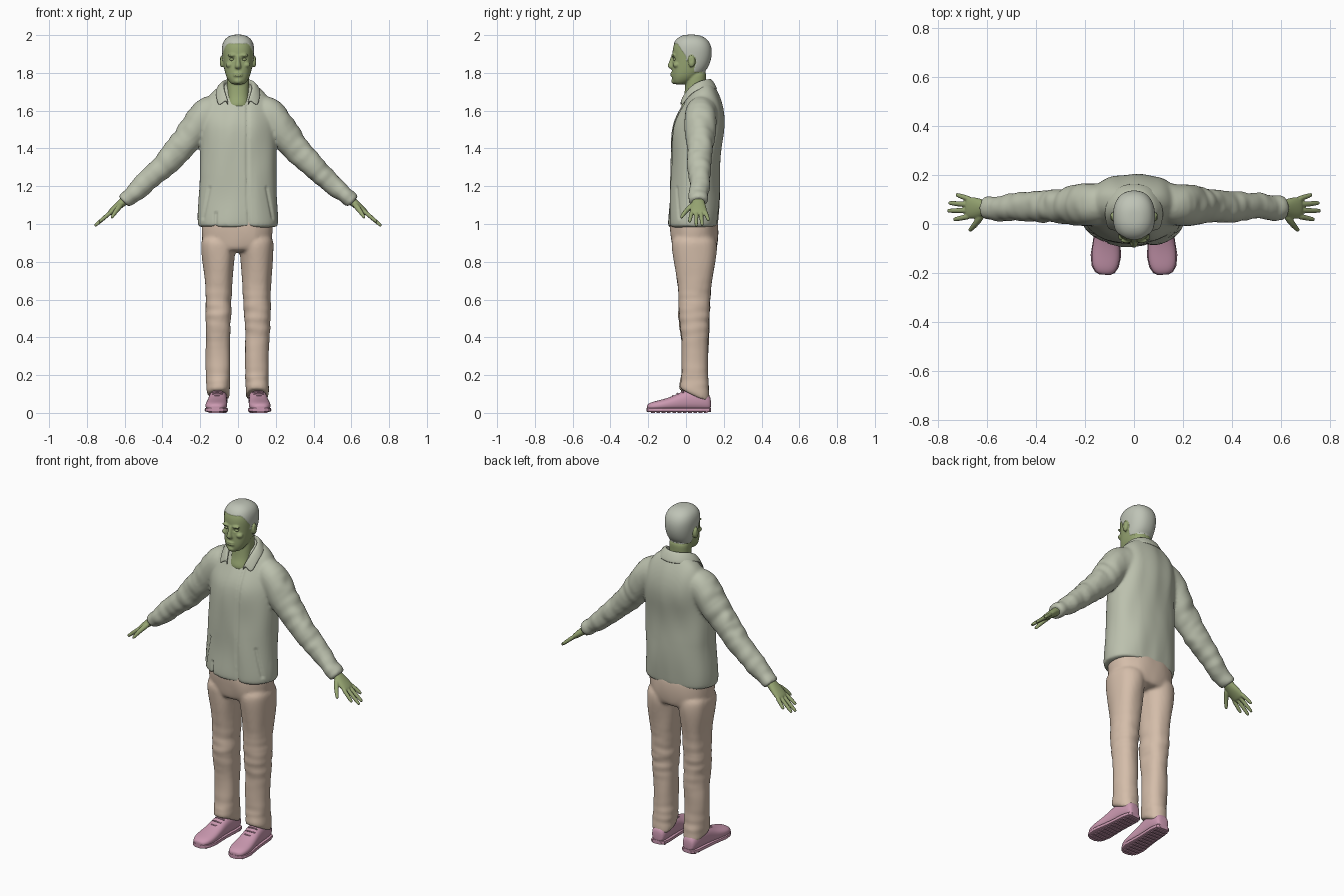
import bpy, bmesh, math
from mathutils import Vector, Matrix, noise

cube = bpy.data.objects.get("Cube")
if cube:
    bpy.data.objects.remove(cube, do_unlink=True)

X, Y, Z = Vector((1, 0, 0)), Vector((0, 1, 0)), Vector((0, 0, 1))


def material(name, rgb):
    m = bpy.data.materials.new(name)
    m.use_nodes = True
    m.diffuse_color = (*rgb, 1)
    m.node_tree.nodes["Principled BSDF"].inputs["Base Color"].default_value = (*rgb, 1)
    return m


JACKET = material("sage cloth", (0.50, 0.53, 0.42))
SKIN = material("olive skin", (0.31, 0.38, 0.17))
TROUSERS = material("tan cloth", (0.66, 0.51, 0.40))
SHOE = material("pink shoe", (0.60, 0.32, 0.44))
HAIR = material("pale grey hair", (0.52, 0.55, 0.47))


def ring(c, u, v, n=24, p=2.3):
    """Rounded cross-section spanned by half-axes u and v."""
    pts = []
    for i in range(n):
        a = 2 * math.pi * i / n
        co, si = math.cos(a), math.sin(a)
        pts.append(c + u * math.copysign(abs(co) ** (2 / p), co)
                   + v * math.copysign(abs(si) ** (2 / p), si))
    return pts


def loft(bm, rings):
    rows = [[bm.verts.new(q) for q in r] for r in rings]
    n = len(rows[0])
    for a, b in zip(rows, rows[1:]):
        for i in range(n):
            bm.faces.new((a[i], a[(i + 1) % n], b[(i + 1) % n], b[i]))
    bm.faces.new(rows[0])
    bm.faces.new(rows[-1][::-1])


def slabs(bm, specs, cx=0):
    """Horizontal sections: z, half width, front y, back y, rise towards the back."""
    loft(bm, [ring(Vector((cx + s[5] if len(s) > 5 else cx, (s[2] + s[3]) / 2, s[0])),
                   X * s[1], Y * (s[3] - s[2]) / 2 + Z * (s[4] if len(s) > 4 else 0))
              for s in specs])


def limb(bm, pts, side=1, n=16):
    """Tube through x, y, z with half width along y and half thickness."""
    cs = [Vector((side * p[0], p[1], p[2])) for p in pts]
    rings = []
    for i, p in enumerate(pts):
        d = (cs[min(i + 1, len(cs) - 1)] - cs[max(i - 1, 0)]).normalized()
        u = (Y - d * d.y).normalized()
        rings.append(ring(cs[i], u * p[3], d.cross(u) * p[4], n, 2.1))
    loft(bm, rings)


def ball(bm, loc, radii):
    bmesh.ops.create_uvsphere(bm, u_segments=16, v_segments=10, radius=1,
                              matrix=Matrix.Translation(loc) @ Matrix.Diagonal((*radii, 1)))


def finish(name, bm, mats, voxel=0, smooth=0, sub=2, shape=None):
    """Bake the modifiers, then move vertices by the optional shape rule."""
    bmesh.ops.recalc_face_normals(bm, faces=bm.faces[:])
    me = bpy.data.meshes.new(name)
    bm.to_mesh(me)
    bm.free()
    ob = bpy.data.objects.new(name, me)
    bpy.context.collection.objects.link(ob)
    if sub:
        ob.modifiers.new("round", "SUBSURF").levels = sub
    if voxel:
        r = ob.modifiers.new("blend", "REMESH")
        r.mode, r.voxel_size = "VOXEL", voxel
    if smooth:
        s = ob.modifiers.new("soften", "SMOOTH")
        s.factor, s.iterations = 0.5, smooth
    bpy.context.view_layer.update()
    dg = bpy.context.evaluated_depsgraph_get()
    ob.data = bpy.data.meshes.new_from_object(ob.evaluated_get(dg))
    ob.modifiers.clear()
    me = ob.data
    if shape:
        moves = [v.normal * shape(v.co) for v in me.vertices]
        for v, m in zip(me.vertices, moves):
            v.co += m
    me.materials.clear()
    for m in mats:
        me.materials.append(m)
    me.shade_smooth()
    return ob


# Jacket: torso and sleeves blended together
bm = bmesh.new()
slabs(bm, [(.982, .208, -.09, .165), (.988, .213, -.096, .17), (1.05, .215, -.095, .175),
           (1.2, .207, -.085, .18), (1.35, .203, -.08, .185), (1.45, .2, -.08, .196),
           (1.53, .2, -.068, .206), (1.6, .19, -.036, .2), (1.66, .165, -.006, .185),
           (1.7, .135, .015, .165, .01), (1.728, .1, .02, .15, .015), (1.745, .075, .02, .135, .02)])
for side in (1, -1):
    limb(bm, [(.08, .085, 1.62, .08, .085), (.17, .08, 1.58, .092, .1), (.25, .075, 1.475, .08, .08),
              (.33, .073, 1.375, .07, .071), (.41, .072, 1.29, .06, .064), (.5, .068, 1.21, .054, .053),
              (.585, .065, 1.137, .052, .045), (.605, .065, 1.12, .05, .042), (.608, .065, 1.117, .046, .038)], side)


def jacket_folds(c):
    arm = min(1, max(0, (abs(c.x) - .2) / .1))
    d = .008 * noise.noise(Vector((c.x * 11, c.y * 11, c.z * 4)))
    d += arm * .007 * noise.noise(Vector(((abs(c.x) - c.z) * 16, c.y * 14, c.x * 5)))
    if c.y < .02 and c.z < 1.64 and abs(c.x) < .2:
        opening = .05 + .06 * max(0, 1.15 - c.z)
        d -= .008 * max(0, 1 - abs(c.x - opening) / .011)
        if 1.03 < c.z < 1.2:   # slanted pockets
            d -= .007 * max(0, 1 - abs(abs(c.x) - .185 + .2 * (c.z - 1.03)) / .011)
        if c.z < 1.06:         # hem vent
            d -= .01 * max(0, 1 - abs(c.x + .12) / .012)
    return d


finish("jacket", bm, [JACKET], .009, 5, shape=jacket_folds)

# Folded collar
bm = bmesh.new()
half = [((0, .128, 1.775), (0, .172, 1.712)), ((.05, .116, 1.775), (.08, .157, 1.718)),
        ((.08, .06, 1.762), (.126, .07, 1.722)), ((.072, .005, 1.718), (.12, .012, 1.68)),
        ((.048, -.032, 1.655), (.108, -.03, 1.615))]
pairs = [[Vector((-q[0], q[1], q[2])) for q in pr] for pr in half[:0:-1]] + [[Vector(q) for q in pr] for pr in half]
rows = []
for top, fall in pairs:
    mid = top.lerp(fall, .45) + Vector((0, 0, .012))
    inner = Vector((top.x * .93, top.y, top.z - .04))
    rows.append([bm.verts.new(q) for q in (inner, top, mid, fall)])
for a, b in zip(rows, rows[1:]):
    for i in range(3):
        bm.faces.new((a[i], a[i + 1], b[i + 1], b[i]))
bmesh.ops.recalc_face_normals(bm, faces=bm.faces[:])
bmesh.ops.solidify(bm, geom=bm.faces[:], thickness=.009)
finish("collar", bm, [JACKET])

# Trousers: seat and two legs with slanted hems
bm = bmesh.new()
slabs(bm, [(.85, .155, -.055, .15), (.87, .178, -.075, .163), (.93, .19, -.085, .17),
           (1.0, .192, -.088, .172), (1.06, .185, -.075, .16)], -.004)
for side in (1, -1):
    slabs(bm, [(.088, .054, -.03, .122, -.034), (.095, .06, -.036, .127, -.034), (.135, .06, -.033, .122, -.022),
               (.2, .065, -.022, .11), (.3, .066, -.022, .115), (.4, .063, -.026, .12), (.5, .066, -.042, .127),
               (.6, .071, -.038, .13), (.7, .076, -.048, .14), (.8, .084, -.062, .156),
               (.88, .092, -.078, .165), (.95, .09, -.07, .15)], side * .102 - .002)


def trouser_folds(c):
    knee = math.exp(-((c.z - .52) / .13) ** 2) + math.exp(-((c.z - .17) / .06) ** 2)
    return (.007 * noise.noise(Vector((c.x * 12, c.y * 12, c.z * 5)))
            + .005 * knee * noise.noise(Vector((c.x * 8, c.y * 8 + 3, c.z * 26))))


finish("trousers", bm, [TROUSERS], .009, 4, shape=trouser_folds)

# Head and neck with blended features
bm = bmesh.new()
slabs(bm, [(1.58, .07, 0, .11), (1.62, .064, -.027, .115), (1.645, .062, -.023, .113), (1.67, .06, -.012, .108),
           (1.71, .058, -.006, .104), (1.77, .059, -.002, .106), (1.82, .06, .01, .11)])
slabs(bm, [(1.738, .028, -.06, -.01), (1.748, .044, -.07, .02), (1.775, .061, -.075, .06), (1.8, .069, -.076, .09),
           (1.83, .075, -.075, .115), (1.87, .08, -.072, .13), (1.91, .083, -.073, .135), (1.945, .082, -.068, .13),
           (1.975, .07, -.052, .112), (1.992, .046, -.027, .082), (1.999, .022, 0, .055)])
slabs(bm, [(1.82, .012, -.085, -.05), (1.828, .018, -.094, -.05), (1.838, .016, -.099, -.05),
           (1.86, .011, -.089, -.05), (1.888, .009, -.079, -.05), (1.9, .008, -.072, -.05)])
ball(bm, (0, -.061, 1.757), (.024, .018, .017))
for z in (1.797, 1.786):
    ball(bm, (0, -.074, z), (.025, .009, .006))
for side in (1, -1):
    ball(bm, (side * .031, -.067, 1.893), (.026, .011, .008))
    ball(bm, (side * .045, -.05, 1.842), (.021, .02, .016))
    ball(bm, (side * .086, .03, 1.86), (.012, .019, .032))


def on_ear(c):
    return abs(c.x) > .07 and ((c.y - .03) / .023) ** 2 + ((c.z - 1.86) / .036) ** 2 < 1


def hairy(c):
    if on_ear(c):
        return False
    if c.y < -.045:
        line = 1.955
    elif c.y < 0:
        line = 1.955 - 1.5 * (c.y + .045)
    else:
        line = 1.865 if c.y < .045 else 1.805
    return c.z > line


def head_shape(c):
    if hairy(c):
        return .004
    socket = math.hypot((abs(c.x) - .032) / .02, (c.z - 1.872) / .012) if c.y < -.03 else 9
    hollow = math.hypot((abs(c.x) - .092) / .01, (c.y - .028) / .01, (c.z - 1.865) / .018)
    return -.009 * max(0, 1 - socket) - .006 * max(0, 1 - hollow)


head = finish("head", bm, [SKIN, HAIR], .0045, 3, shape=head_shape)
for f in head.data.polygons:
    f.material_index = int(hairy(f.center))

# Eyeballs
bm = bmesh.new()
for side in (1, -1):
    ball(bm, (side * .032, -.057, 1.871), (.013, .011, .008))
finish("eyes", bm, [SKIN], sub=1)

# Hands: palm, four spread fingers and a thumb
bm = bmesh.new()
for side in (1, -1):
    limb(bm, [(.575, .065, 1.145, .03, .026), (.61, .065, 1.116, .032, .024), (.635, .065, 1.095, .042, .021),
              (.665, .066, 1.07, .046, .017), (.685, .067, 1.052, .042, .013)], side)
    for base, tip, reach in ((.032, .018, .735), (.055, .054, .76), (.078, .086, .755), (.1, .12, .725)):
        pts = []
        for t, r in ((0, .012), (.35, .0115), (.7, .0105), (.93, .009), (1, .006)):
            x = .665 + (reach - .665) * t
            pts.append((x, base + (tip - base) * t, 1.07 - .86 * (x - .665), r, r))
        limb(bm, pts, side, 10)
    limb(bm, [(.615, .045, 1.108, .015, .017), (.635, .014, 1.083, .014, .015), (.652, -.008, 1.06, .012, .012),
              (.668, -.025, 1.035, .009, .009), (.671, -.028, 1.03, .005, .005)], side, 10)
finish("hands", bm, [SKIN], .004, 2)

# Shoes: upper, sole, treads and laces, toes turned slightly outward
SECTIONS = [(.132, .026, .075, .018), (.122, .04, .1, .01), (.08, .048, .125, .01), (.03, .049, .128, .01),
            (-.02, .05, .115, .01), (-.07, .054, .088, .01), (-.13, .06, .07, .01), (-.175, .053, .06, .01),
            (-.198, .038, .05, .012), (-.207, .02, .04, .018)]
for side, label in ((1, "left"), (-1, "right")):
    turn = Matrix.Translation((side * .107, 0, 0)) @ Matrix.Rotation(side * .06, 4, "Z")
    bm = bmesh.new()
    loft(bm, [ring(Vector((0, y, (t + b) / 2)), X * w, Z * (t - b) / 2, 20, 2.4) for y, w, t, b in SECTIONS])
    bm.transform(turn)
    finish(label + "_shoe_upper", bm, [SHOE])

    bm = bmesh.new()
    loft(bm, [ring(Vector((0, y, .016)), X * (w + .002), Z * .011, 16, 6) for y, w, t, b in SECTIONS])
    for i in range(11):
        y = .105 - .028 * i
        bmesh.ops.create_cube(bm, size=1, matrix=Matrix.Translation((0, y, .005)) @ Matrix.Diagonal((.078, .015, .01, 1)))
    bm.transform(turn)
    sole = finish(label + "_shoe_sole", bm, [SHOE], sub=0)
    sole.data.shade_flat()

    bm = bmesh.new()
    for y, z in ((-.025, .116), (-.048, .104), (-.071, .091)):
        limb(bm, [(x, y + abs(x) * .3, z - 9 * x * x, .0045, .0045) for x in (-.032, -.016, 0, .016, .032)], 1, 8)
    bm.transform(turn)
    finish(label + "_laces", bm, [SHOE], sub=1)
